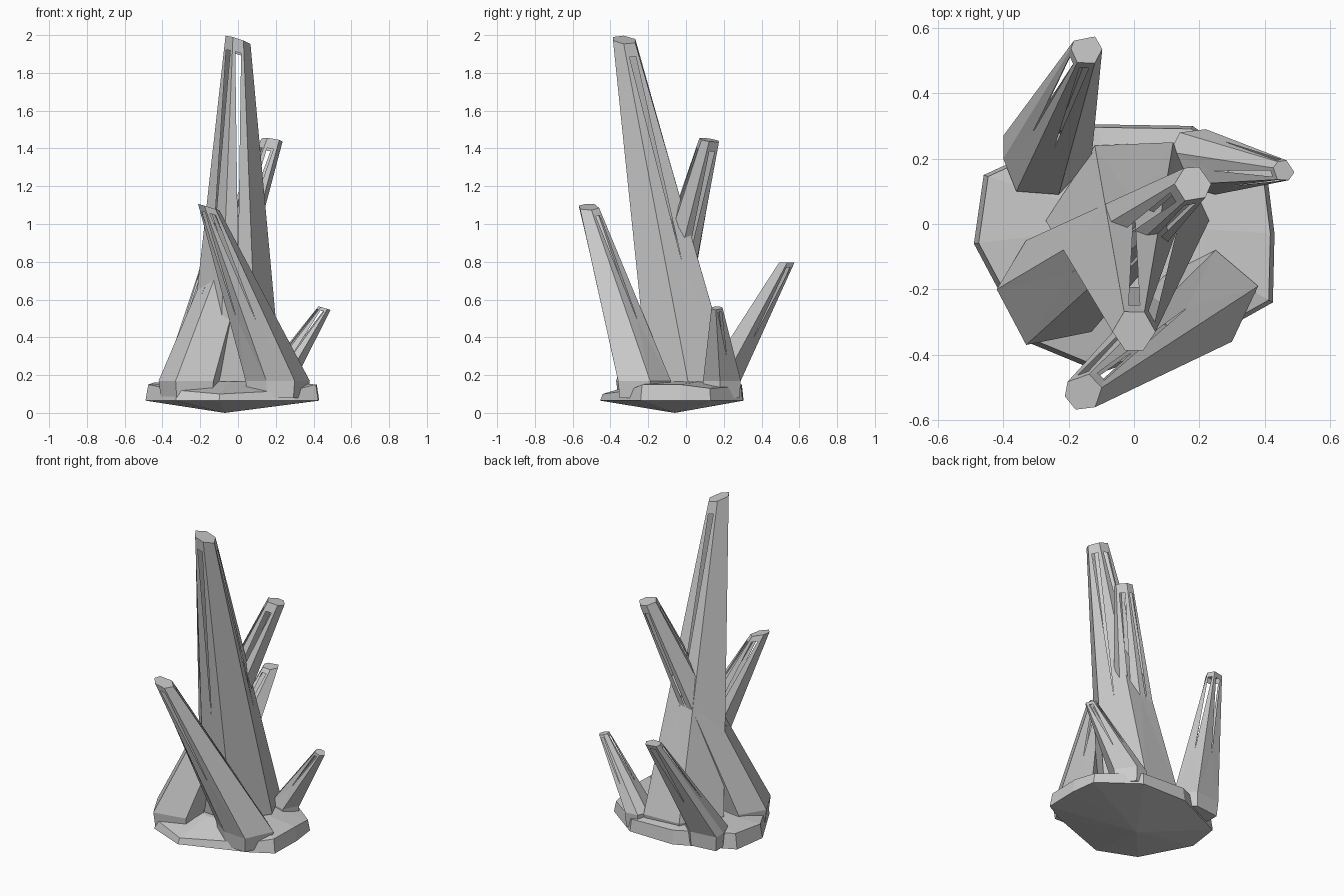
import bpy
import math
from mathutils import Vector

if "Cube" in bpy.data.objects:
    bpy.data.objects.remove(bpy.data.objects["Cube"])


def make_object(name, verts, faces):
    mesh = bpy.data.meshes.new(name)
    mesh.from_pydata([tuple(v) for v in verts], [], faces)
    mesh.update()
    obj = bpy.data.objects.new(name, mesh)
    bpy.context.collection.objects.link(obj)
    return obj


def crystal(name, outline, tip, radius, tilt, foot=0.08, girdle=0.17, slits=(0, 1, 3, 4)):
    """Six-sided tapering shard: short foot, long sides, flat tip, slits in some sides."""
    n = len(outline)
    cx = sum(p[0] for p in outline) / n
    cy = sum(p[1] for p in outline) / n
    low = [Vector((cx + (x - cx) * 0.93, cy + (y - cy) * 0.93, foot)) for x, y in outline]
    mid = [Vector((x, y, girdle)) for x, y in outline]
    top = []
    for x, y in outline:
        a = math.atan2(y - cy, x - cx)
        dx, dy = radius * math.cos(a), radius * math.sin(a)
        top.append(Vector((tip[0] + dx, tip[1] + dy, tip[2] + tilt[0] * dx + tilt[1] * dy)))
    verts = low + mid + top
    faces = [list(range(n))[::-1], list(range(2 * n, 3 * n))]
    for i in range(n):
        j = (i + 1) % n
        b0, b1, t0, t1 = n + i, n + j, 2 * n + i, 2 * n + j
        faces.append([i, j, b1, b0])
        if i not in slits:
            faces.append([b0, b1, t1, t0])
            continue
        # long triangular slit, pointed at the bottom
        e0, e1 = mid[i].lerp(top[i], 0.96), mid[j].lerp(top[j], 0.96)
        apex = mid[i].lerp(top[i], 0.35).lerp(mid[j].lerp(top[j], 0.35), 0.5)
        a = len(verts)
        verts += [apex, e0.lerp(e1, 0.25), e0.lerp(e1, 0.75)]
        faces += [[b0, b1, a], [b0, a, a + 1, t0], [b1, t1, a + 2, a], [t0, a + 1, a + 2, t1]]
    return make_object(name, verts, faces)


# Faceted rock base: pointed underside, upright rim, low domed top
rim = [(0.43, -0.03), (0.41, 0.13), (0.18, 0.30), (-0.12, 0.305), (-0.46, 0.15),
       (-0.49, -0.06), (-0.33, -0.36), (-0.10, -0.455), (0.30, -0.31), (0.425, -0.24)]
rim_top = [0.15, 0.13, 0.14, 0.15, 0.16, 0.15, 0.12, 0.10, 0.12, 0.15]
n = len(rim)
verts = [Vector((-0.07, -0.06, 0))]
verts += [Vector((x, y, 0.065)) for x, y in rim]
verts += [Vector((x * 0.97, y * 0.97, z)) for (x, y), z in zip(rim, rim_top)]
verts += [Vector((x * 0.5, y * 0.5, 0.165)) for x, y in rim]
faces = [list(range(2 * n + 1, 3 * n + 1))]
for i in range(n):
    j = (i + 1) % n
    faces.append([0, 1 + j, 1 + i])
    for k in (0, n):
        faces.append([1 + k + i, 1 + k + j, 1 + k + n + j, 1 + k + n + i])
make_object("rock_base", verts, faces)

# Tall central shard leaning forward
crystal("main_crystal",
        [(0.23, 0.01), (0.12, 0.25), (-0.12, 0.24), (-0.27, 0.01), (-0.10, -0.19), (0.10, -0.20)],
        (0.0, -0.327, 1.975), 0.066, (-0.33, -0.1))

# Front shard leaning to the left
crystal("front_crystal",
        [(0.38, -0.19), (0.25, -0.08), (0.09, -0.16), (0.04, -0.27), (0.15, -0.35), (0.30, -0.36)],
        (-0.155, -0.515, 1.09), 0.058, (-0.3, 0.0))

# Long shard from the front left, passing through the central one
crystal("crossing_crystal",
        [(-0.10, -0.20), (-0.20, -0.06), (-0.33, -0.05), (-0.42, -0.20), (-0.33, -0.37), (-0.13, -0.33)],
        (0.18, 0.122, 1.445), 0.056, (-0.15, -0.15))

# Back shard
crystal("back_crystal",
        [(-0.13, 0.20), (-0.23, 0.29), (-0.40, 0.27), (-0.40, 0.20), (-0.36, 0.10), (-0.23, 0.09)],
        (-0.145, 0.533, 0.795), 0.048, (0.0, 0.0))

# Small right shard
crystal("side_crystal",
        [(0.30, 0.18), (0.22, 0.29), (0.14, 0.28), (0.11, 0.22), (0.14, 0.12), (0.25, 0.09)],
        (0.458, 0.163, 0.555), 0.033, (-0.3, 0.0))
